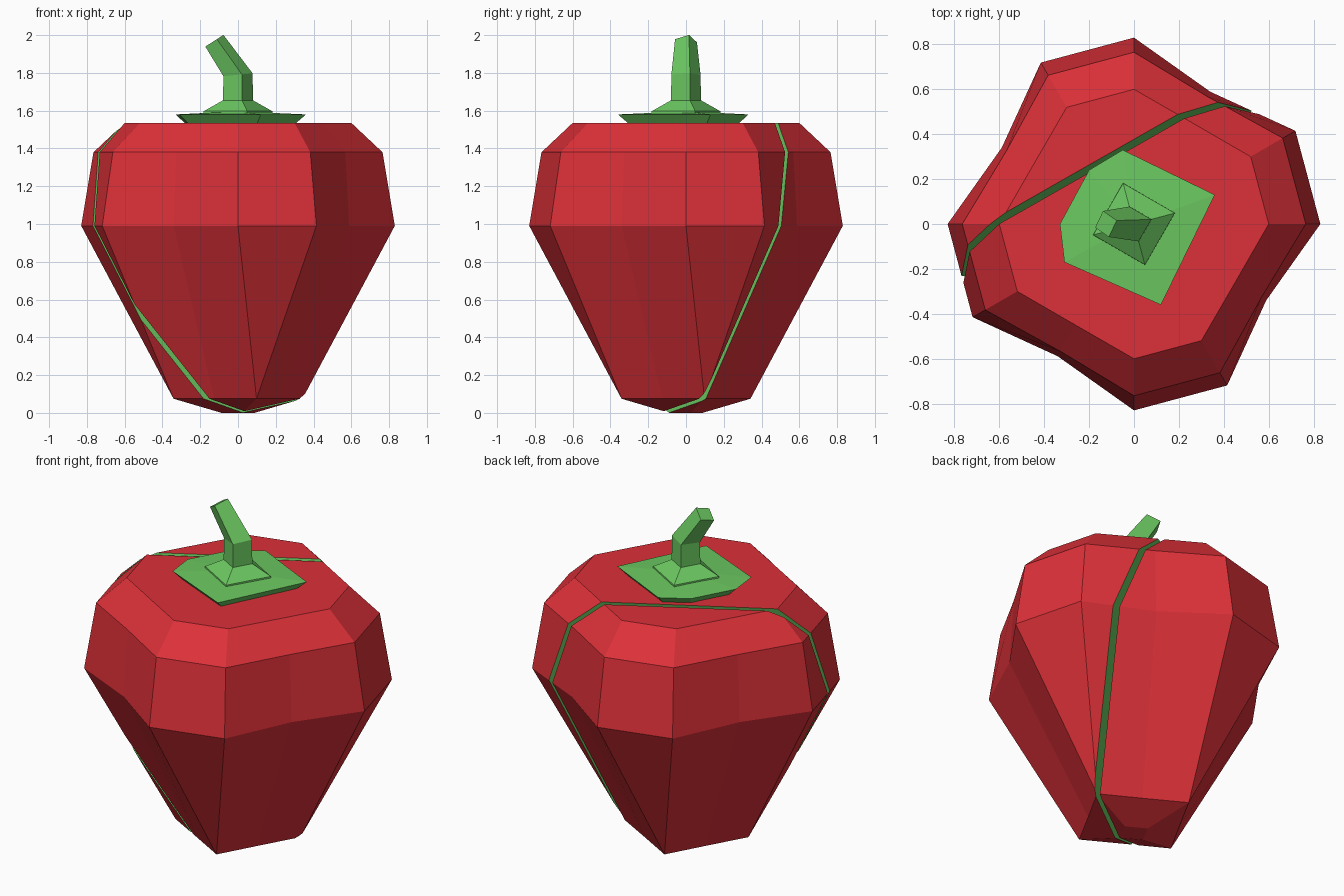
import bpy, bmesh
from math import cos, sin, radians
from mathutils import Vector

if "Cube" in bpy.data.objects:
    bpy.data.objects.remove(bpy.data.objects["Cube"])


def material(name, color):
    m = bpy.data.materials.new(name)
    m.diffuse_color = color
    m.use_nodes = True
    m.node_tree.nodes["Principled BSDF"].inputs["Base Color"].default_value = m.diffuse_color
    return m


RED = material("red_skin", (0.72, 0.03, 0.04, 1))
GREEN = material("green_flesh", (0.15, 0.58, 0.12, 1))


def loft(bm, rings):
    # Joins rings with equal point counts and caps both ends
    rows = [[bm.verts.new(p) for p in ring] for ring in rings]
    n = len(rows[0])
    for a, b in zip(rows, rows[1:]):
        for i in range(n):
            j = (i + 1) % n
            bm.faces.new((a[i], a[j], b[j], b[i]))
    bm.faces.new(rows[0][::-1])
    bm.faces.new(rows[-1])
    bmesh.ops.remove_doubles(bm, verts=bm.verts, dist=0.001)
    bmesh.ops.recalc_face_normals(bm, faces=bm.faces)


def finish(bm, name, mats):
    mesh = bpy.data.meshes.new(name)
    bm.to_mesh(mesh)
    bm.free()
    for m in mats:
        mesh.materials.append(m)
    ob = bpy.data.objects.new(name, mesh)
    bpy.context.collection.objects.link(ob)


def lobed_ring(z, peak, valley, peak_angles=(0, 30)):
    # Four lobes, each two ridge points and one groove point
    ring = []
    for k in range(4):
        for r, a in ((peak, peak_angles[0]), (peak, peak_angles[1]), (valley, 60)):
            t = radians(a + 90 * k)
            ring.append((r * cos(t), r * sin(t), z))
    return ring


def square_ring(z, r, angle=15):
    return [Vector((r * cos(radians(angle + 90 * k)), r * sin(radians(angle + 90 * k)), z))
            for k in range(4)]


# Pepper body, sliced into two pieces with a thin gap and green cut faces
normal = Vector((-0.57, 1, -0.314)).normalized()
centre = Vector((0, -0.122, 0))
for name, side in (("pepper_body", -1), ("pepper_slice", 1)):
    bm = bmesh.new()
    loft(bm, [lobed_ring(0.0, 0.09, 0.063, (16, 16)),
              lobed_ring(0.075, 0.355, 0.25, (16, 16)),
              lobed_ring(0.99, 0.83, 0.68),
              lobed_ring(1.38, 0.765, 0.655),
              lobed_ring(1.535, 0.6, 0.52)])
    cut = bmesh.ops.bisect_plane(bm, geom=bm.verts[:] + bm.edges[:] + bm.faces[:],
                                 plane_co=centre + normal * side * 0.0145,
                                 plane_no=normal * -side, clear_outer=True)
    edges = [e for e in cut["geom_cut"] if isinstance(e, bmesh.types.BMEdge)]
    for f in bmesh.ops.contextual_create(bm, geom=edges)["faces"]:
        f.material_index = 1
    bmesh.ops.recalc_face_normals(bm, faces=bm.faces)
    finish(bm, name, (RED, GREEN))

# Leafy cap, flaring upward, trimmed along the slice
outline = [(0.36, 0.13), (-0.05, 0.33), (-0.2, 0.24), (-0.33, 0), (-0.31, -0.17), (0.12, -0.36)]
bm = bmesh.new()
loft(bm, [[(x * 0.84, y * 0.84, 1.53) for x, y in outline],
          [(x, y, 1.58) for x, y in outline],
          [(x * 0.4, y * 0.4, 1.59) for x, y in outline]])
finish(bm, "cap", (GREEN,))

# Bent square stem with a flared foot
tip = [Vector((-0.125 + p.x * 0.62, p.y * 0.75, 1.97 + p.x * 0.4)) for p in square_ring(0, 0.08)]
bend = [Vector((p.x, p.y, 1.79 + p.x * 0.1)) for p in square_ring(0, 0.08)]
bm = bmesh.new()
loft(bm, [square_ring(1.575, 0.19), square_ring(1.597, 0.188), square_ring(1.655, 0.082), bend, tip])
finish(bm, "stem", (GREEN,))
